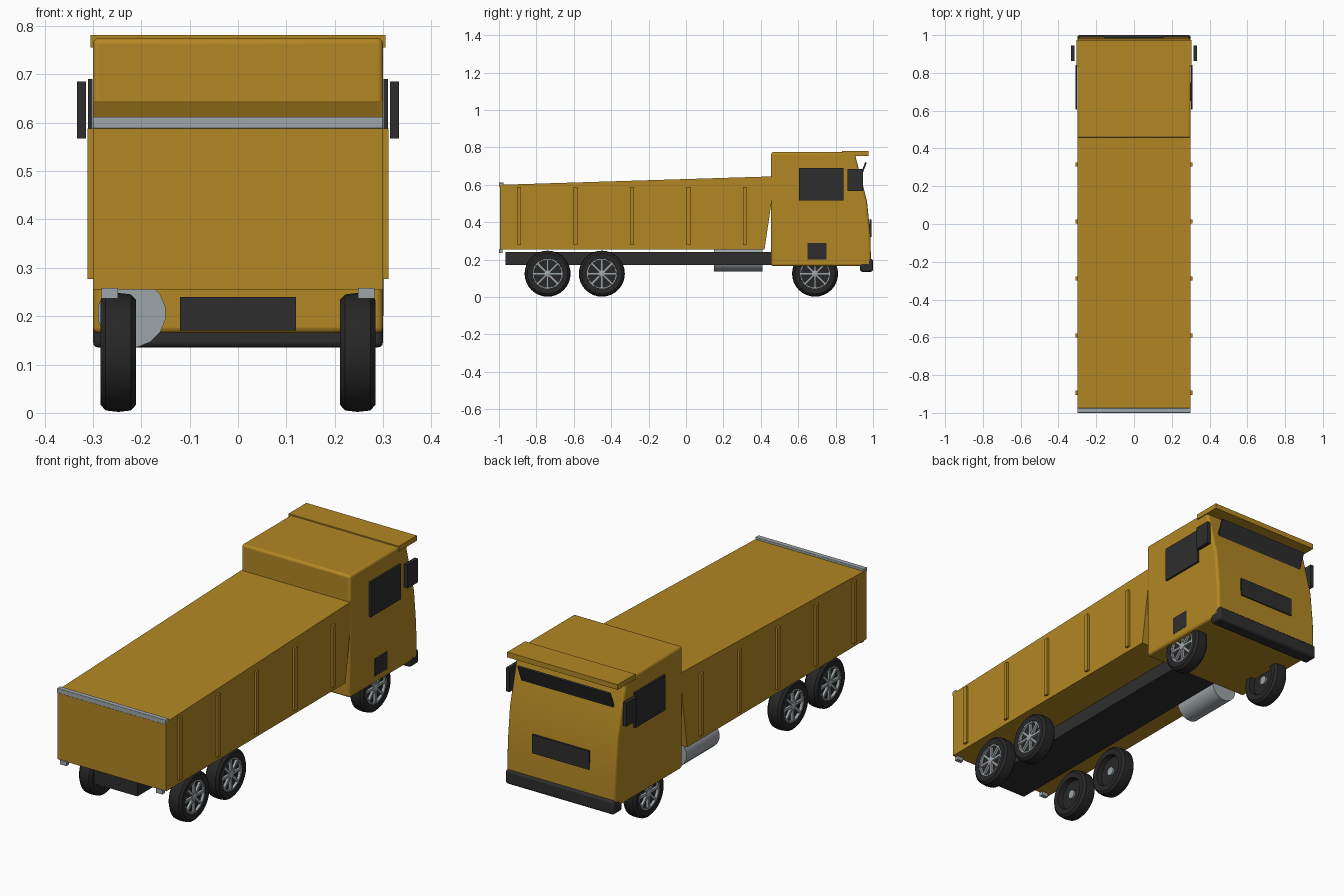
import bpy, bmesh, math
from mathutils import Matrix, Vector

cube = bpy.data.objects.get("Cube")
if cube:
    bpy.data.objects.remove(cube, do_unlink=True)


def material(name, colour, rough=0.6):
    m = bpy.data.materials.new(name)
    m.use_nodes = True
    m.diffuse_color = (*colour, 1)
    node = m.node_tree.nodes["Principled BSDF"]
    node.inputs["Base Color"].default_value = (*colour, 1)
    node.inputs["Roughness"].default_value = rough
    return m


YELLOW = material("ochre_yellow", (0.45, 0.245, 0.017))
DARK = material("charcoal", (0.027, 0.027, 0.028))
RUBBER = material("tyre_black", (0.02, 0.02, 0.02))
GREY = material("light_grey", (0.34, 0.38, 0.40))


def finish(bm, name, mat, bevel=0, smooth=False):
    bmesh.ops.recalc_face_normals(bm, faces=bm.faces)
    mesh = bpy.data.meshes.new(name)
    bm.to_mesh(mesh)
    bm.free()
    mesh.materials.append(mat)
    ob = bpy.data.objects.new(name, mesh)
    bpy.context.collection.objects.link(ob)
    if bevel:
        mod = ob.modifiers.new("Bevel", "BEVEL")
        mod.width, mod.segments, mod.limit_method = bevel, 3, "ANGLE"
        mod.angle_limit = math.radians(40)
    if bevel or smooth:
        bpy.ops.object.select_all(action="DESELECT")
        ob.select_set(True)
        bpy.context.view_layer.objects.active = ob
        bpy.ops.object.shade_smooth_by_angle(angle=math.radians(35))
    return ob


def box(name, mat, xs, ys, zs, bevel=0, tilt=0):
    """Box given by its extents on each axis, optionally tilted about x."""
    bm = bmesh.new()
    spans = [xs, ys, zs]
    centre = Vector([(a + b) / 2 for a, b in spans])
    size = Matrix.Diagonal([abs(b - a) for a, b in spans] + [1])
    turn = Matrix.Rotation(tilt, 4, "X")
    bmesh.ops.create_cube(bm, size=1, matrix=Matrix.Translation(centre) @ turn @ size)
    return finish(bm, name, mat, bevel)


def side_profile(name, mat, points, half, bevel=0):
    """Extrude a (y, z) outline across the width."""
    bm = bmesh.new()
    face = bm.faces.new([bm.verts.new((-half, y, z)) for y, z in points])
    out = bmesh.ops.extrude_face_region(bm, geom=[face])
    moved = [v for v in out["geom"] if isinstance(v, bmesh.types.BMVert)]
    bmesh.ops.translate(bm, verts=moved, vec=(2 * half, 0, 0))
    return finish(bm, name, mat, bevel)


def lathe(name, mat, points, centre, flip=1, steps=32):
    """Turn an (x, radius) outline about the x axis."""
    bm = bmesh.new()
    vs = [bm.verts.new((x * flip, 0, r)) for x, r in points]
    edges = [bm.edges.new(pair) for pair in zip(vs, vs[1:])]
    bmesh.ops.spin(bm, geom=vs + edges, cent=(0, 0, 0), axis=(1, 0, 0),
                   angle=math.tau, steps=steps)
    bmesh.ops.remove_doubles(bm, verts=bm.verts, dist=0.0001)
    bmesh.ops.translate(bm, verts=bm.verts, vec=centre)
    return finish(bm, name, mat, smooth=True)


# Load bed, tailgate rail and chassis
side_profile("load_bed", YELLOW,
             [(-0.995, 0.255), (0.42, 0.255), (0.462, 0.54), (0.462, 0.645), (-0.995, 0.6)], 0.3)
box("tailgate_rail", GREY, (-0.3, 0.3), (-1, -0.975), (0.588, 0.612), 0.003)
box("chassis", DARK, (-0.12, 0.12), (-0.965, 0.6), (0.17, 0.24))

# Cab
side_profile("cab", YELLOW,
             [(0.455, 0.165), (0.99, 0.165), (0.985, 0.34), (0.968, 0.51),
              (0.925, 0.68), (0.9, 0.775), (0.455, 0.775)], 0.3, 0.012)
box("sun_visor", YELLOW, (-0.305, 0.305), (0.835, 0.975), (0.755, 0.781))
box("bumper", DARK, (-0.3, 0.3), (0.93, 1), (0.135, 0.205), 0.012)
box("grille", DARK, (-0.157, 0.157), (0.982, 0.991), (0.322, 0.415))
box("windscreen", DARK, (-0.255, 0.255), (0.929, 0.938), (0.565, 0.725), tilt=math.radians(-21))
box("cab_side_panel", DARK, (0.297, 0.3005), (0.65, 0.75), (0.2, 0.29))

# Parts repeated on both sides
for side, label in ((1, "left"), (-1, "right")):
    def pair(a, b):
        return (side * a, side * b)

    box(f"{label}_window", DARK, pair(0.3005, 0.31), (0.605, 0.843), (0.515, 0.69))
    box(f"{label}_mirror", DARK, pair(0.314, 0.333), (0.863, 0.945), (0.567, 0.685))
    box(f"{label}_tailgate_foot", GREY, pair(0.248, 0.282), (-1, -0.98), (0.236, 0.258))
    for i in range(5):
        y = -0.893 + 0.302 * i
        box(f"{label}_bed_rib_{i + 1}", YELLOW, pair(0.299, 0.311),
            (y - 0.011, y + 0.011), (0.277, 0.588))

    # Wheels
    for axle, y in (("rear", -0.74), ("middle", -0.45), ("front", 0.69)):
        name = f"{label}_{axle}"
        centre = Vector((side * 0.2475, y, 0.125))
        lathe(name + "_tyre", RUBBER,
              [(-0.01, 0), (-0.01, 0.076), (-0.035, 0.08), (-0.037, 0.108), (-0.026, 0.12),
               (0, 0.123), (0.026, 0.12), (0.037, 0.108), (0.035, 0.08), (0.02, 0.076),
               (0.02, 0)], centre, side)
        lathe(name + "_rim", GREY,
              [(0.02, 0.073), (0.034, 0.073), (0.034, 0.08), (0.02, 0.08)], centre, side)
        lathe(name + "_hub", GREY,
              [(-0.02, 0), (-0.02, 0.022), (0.033, 0.018), (0.036, 0.01), (0.036, 0)],
              centre, side, 16)
        bm = bmesh.new()
        for k in range(8):
            spin = Matrix.Rotation(k * math.tau / 8, 4, "X")
            place = Matrix.Translation(centre + Vector((side * 0.026, 0, 0)))
            bmesh.ops.create_cube(bm, size=1, matrix=place @ spin
                                  @ Matrix.Translation((0, 0, 0.042))
                                  @ Matrix.Diagonal((0.012, 0.012, 0.066, 1)))
        finish(bm, name + "_spokes", GREY)

# Fuel tank
bm = bmesh.new()
bmesh.ops.create_cone(bm, cap_ends=True, segments=16, radius1=0.071, radius2=0.071, depth=0.26,
                      matrix=Matrix.Translation((-0.22, 0.28, 0.206))
                      @ Matrix.Rotation(math.pi / 2, 4, "X")
                      @ Matrix.Rotation(math.pi / 16, 4, "Z"))
finish(bm, "fuel_tank", GREY, smooth=True)
